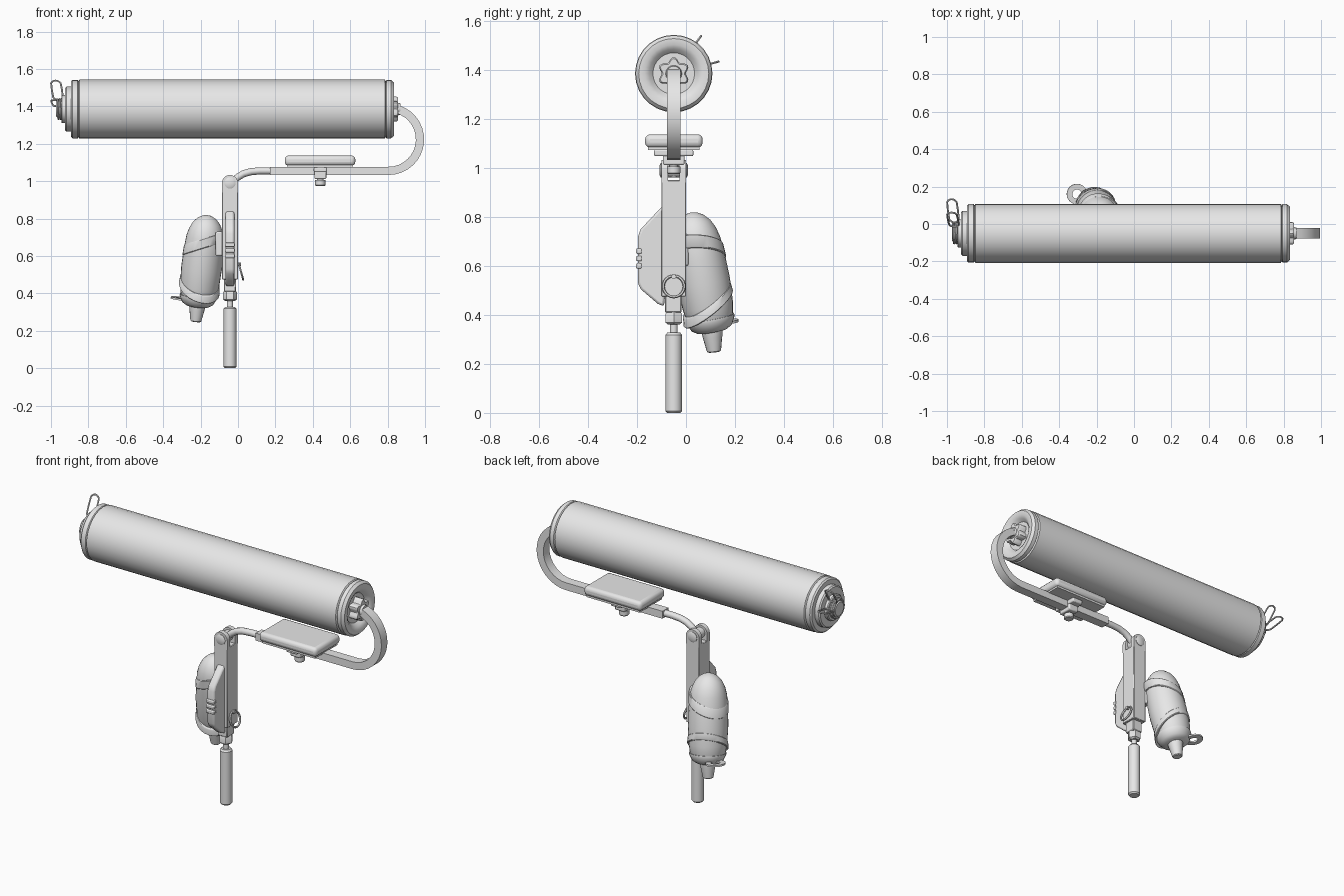
import bpy, bmesh, math
from mathutils import Vector, Matrix

if "Cube" in bpy.data.objects:
    bpy.data.objects.remove(bpy.data.objects["Cube"])

grey = bpy.data.materials.new("light grey")
grey.diffuse_color = (0.8, 0.8, 0.8, 1)
grey.use_nodes = True
grey.node_tree.nodes["Principled BSDF"].inputs["Base Color"].default_value = grey.diffuse_color
X, Y, Z = Vector((1, 0, 0)), Vector((0, 1, 0)), Vector((0, 0, 1))


def finish(name, bm, angle=35):
    bmesh.ops.recalc_face_normals(bm, faces=bm.faces)
    me = bpy.data.meshes.new(name)
    bm.to_mesh(me)
    bm.free()
    ob = bpy.data.objects.new(name, me)
    bpy.context.collection.objects.link(ob)
    me.materials.append(grey)
    bpy.ops.object.select_all(action='DESELECT')
    bpy.context.view_layer.objects.active = ob
    ob.select_set(True)
    bpy.ops.object.shade_smooth_by_angle(angle=math.radians(angle))
    return ob


def bevel(ob, width, segments=2):
    m = ob.modifiers.new("bevel", 'BEVEL')
    m.width, m.segments, m.limit_method = width, segments, 'ANGLE'
    return ob


def box(name, x, y, z, bev=0.0, seg=2):
    bm = bmesh.new()
    bmesh.ops.create_cube(bm, size=1)
    for v in bm.verts:
        v.co = [a[0] + (c + 0.5) * (a[1] - a[0]) for a, c in zip((x, y, z), v.co)]
    ob = finish(name, bm)
    return bevel(ob, bev, seg) if bev else ob


def loft(name, rings, closed=False, angle=35):
    """Skin a list of equal-length point rings, capping open ends."""
    bm = bmesh.new()
    rows = [[bm.verts.new(p) for p in r] for r in rings]
    n = len(rows[0])
    pairs = list(zip(rows, rows[1:])) + ([(rows[-1], rows[0])] if closed else [])
    for a, b in pairs:
        for i in range(n):
            j = (i + 1) % n
            bm.faces.new((a[i], a[j], b[j], b[i]))
    if not closed:
        bm.faces.new(rows[0])
        bm.faces.new(rows[-1])
    return finish(name, bm, angle)


def lathe(name, origin, axis, profile, n=24, closed=False, shear=Vector(), lobes=0, depth=0):
    """Turn (distance along axis, radius) pairs around an axis."""
    axis = axis.normalized()
    u = axis.cross(Y if abs(axis.y) < 0.7 else X).normalized()
    w = axis.cross(u)
    rings = []
    for s, r in profile:
        ring = []
        for i in range(n):
            a = math.tau * i / n
            d = (u * math.cos(a) + w * math.sin(a)) * (max(r, 0.001) + depth * math.cos(lobes * a))
            ring.append(Vector(origin) + axis * (s + d.dot(shear)) + d)
        rings.append(ring)
    return loft(name, rings, closed)


def sweep(name, path, normal, section, closed=False):
    """Carry a section (across path, along normal) down a path."""
    path = [Vector(p) for p in path]
    n, rings = len(path), []
    for i, p in enumerate(path):
        a = path[(i - 1) % n] if closed or i else p
        b = path[(i + 1) % n] if closed or i < n - 1 else p
        side = (b - a).normalized().cross(normal).normalized()
        rings.append([p + side * s + normal * t for s, t in section])
    return loft(name, rings, closed)


def circle(r, n=8):
    return [(r * math.cos(math.tau * i / n), r * math.sin(math.tau * i / n)) for i in range(n)]


def rect(a, b):
    return [(-a, -b), (a, -b), (a, b), (-a, b)]


# Long drum with stepped left cap and dished right end
CY, CZ = -0.05, 1.385
C = (0, CY, CZ)
lathe("drum", C, X, [
    (-0.945, 0), (-0.945, 0.07), (-0.94, 0.075), (-0.925, 0.075), (-0.925, 0.113), (-0.918, 0.12),
    (-0.893, 0.12), (-0.893, 0.148), (-0.885, 0.156), (-0.857, 0.156), (-0.853, 0.150),
    (-0.848, 0.158), (0.785, 0.158), (0.79, 0.150), (0.795, 0.156), (0.818, 0.156),
    (0.833, 0.143), (0.833, 0.118), (0.822, 0.1), (0.805, 0.085), (0.805, 0)], 28)
lathe("left_spout", C, X, [(-0.972, 0), (-0.972, 0.04), (-0.965, 0.046), (-0.94, 0.046)], 20)
lathe("star_knob", C, X, [(0.8, 0.058), (0.848, 0.058), (0.855, 0.052)], 48, lobes=6, depth=0.009)
lathe("knob_hub", C, X, [(0.85, 0.035), (0.868, 0.03)], 16)

# Spring clip: coil and two wire loops
coil = [(-0.968 + 0.036 * i / 60, CY + 0.053 * math.cos(math.tau * i / 20),
         CZ + 0.053 * math.sin(math.tau * i / 20)) for i in range(61)]
sweep("clip_coil", coil, X, circle(0.006, 6))
for k, ang in enumerate((54, 15)):
    d = Vector((0, math.cos(math.radians(ang)), math.sin(math.radians(ang))))
    loop = []
    for i in range(20):
        a = math.tau * i / 20
        c, s = math.cos(a), math.sin(a)
        along = 0.125 + 0.038 * (1 if c > 0 else -1) * (abs(c) > 0.01) + 0.026 * c
        loop.append(Vector(C) + d * along + X * (-0.968 + 0.027 * s + 0.12 * (0.125 - along)))
    sweep(f"clip_loop_{k}", loop, d.cross(X).normalized(), circle(0.005, 6), True)

# Flat bar hooking round from the drum, then round rod into the pivot
arm = [(0.858, CY, 1.383)]
for i in range(15):
    a = math.radians(62 - 152 * i / 14)
    arm.append((0.805 + 0.168 * math.cos(a), CY, 1.223 + 0.168 * math.sin(a)))
arm += [(0.2, CY, 1.055), (0.17, CY, 1.055)]
sweep("flat_arm", arm, Y, rect(0.022, 0.028))
rod = [(0.22, CY, 1.055), (0.12, CY, 1.055), (0.07, CY, 1.051), (0.03, CY, 1.04),
       (0.0, CY, 1.022), (-0.025, CY, 1.0), (-0.043, CY, 0.97)]
sweep("round_rod", rod, Y, circle(0.019, 12))

# Support pad with clamp and bolt
box("pad", (0.25, 0.627), (-0.167, 0.068), (1.083, 1.137), 0.02, 3)
box("pad_base", (0.265, 0.612), (-0.155, 0.056), (1.073, 1.09))
box("clamp_top", (0.405, 0.475), (-0.13, 0.03), (1.048, 1.075), 0.006)
box("clamp_body", (0.408, 0.472), (-0.094, -0.006), (1.012, 1.055), 0.006)
lathe("clamp_bolt", (0.44, CY, 0.975), Z, [(0, 0.024), (0.005, 0.028), (0.03, 0.028), (0.03, 0.018), (0.045, 0.018)], 12)

# Post with forked top
PX = -0.043
box("post", (-0.086, 0), (-0.1, 0), (0.475, 0.95), 0.003, 1)
for k, (y0, y1) in enumerate(((-0.1, -0.074), (-0.026, 0))):
    lathe(f"fork_ear_{k}", (PX, y0, 0.99), Y, [(0, 0.043), (y1 - y0, 0.043)], 24)
    box(f"fork_cheek_{k}", (-0.086, 0), (y0, y1), (0.94, 0.99))
lathe("pivot_pin", (PX, -0.108, 0.99), Y, [(0, 0.02), (0.005, 0.03), (0.111, 0.03), (0.116, 0.02)], 20)

# Neck, nut, stem and grip under the post
box("neck", (-0.075, -0.011), (-0.086, -0.018), (0.41, 0.48), 0.004, 1)
lathe("neck_nut", (PX, CY, 0.36), Z, [(0, 0.026), (0.008, 0.038), (0.045, 0.038), (0.055, 0.03)], 6)
lathe("stem", (PX, CY, 0.31), Z, [(0, 0.016), (0.06, 0.016)], 12)
lathe("grip", (PX, CY, 0), Z, [(0, 0.027), (0.008, 0.034), (0.318, 0.034), (0.328, 0.026)], 20)

# Split ring hanging on the right of the post
ring = [(0.016 - 0.012 * math.sin(a), CY + 0.043 * math.cos(a), 0.516 + 0.043 * math.sin(a))
        for a in (math.tau * i / 24 for i in range(24))]
sweep("split_ring", ring, Vector((1, 0, 0.27)).normalized(), circle(0.006, 6), True)
lathe("ring_stud", (-0.01, CY, 0.556), X, [(0, 0.01), (0.025, 0.01)], 10)

# Angular front guard plate with finger ridges
outline = [(-0.09, 0.845), (-0.105, 0.835), (-0.185, 0.75), (-0.196, 0.72), (-0.196, 0.53),
           (-0.185, 0.505), (-0.115, 0.445), (-0.09, 0.435), (-0.085, 0.48)]
guard = loft("guard_plate", [[(x, y, z) for y, z in outline] for x in (-0.066, -0.02)])
bevel(guard, 0.012, 2)
for k, z in enumerate((0.6, 0.63, 0.66)):
    box(f"guard_ridge_{k}", (-0.069, -0.017), (-0.204, -0.18), (z - 0.011, z + 0.011), 0.005)

# Tilted bottle beside the post
base, top = Vector((-0.217, 0.107, 0.34)), Vector((-0.163, 0.02, 0.818))
ax = (top - base).normalized()
lathe("bottle", base, ax, [
    (0, 0), (0, 0.06), (0.012, 0.08), (0.04, 0.094), (0.1, 0.104), (0.2, 0.109), (0.3, 0.106),
    (0.37, 0.1), (0.41, 0.09), (0.445, 0.073), (0.47, 0.05), (0.484, 0.025), (0.489, 0)], 28)

# Slanted straps wrapped round the bottle
for k, (s, r, h, sh) in enumerate(((0.335, 0.107, 0.028, Vector((0.45, -0.2, 0))),
                                   (0.105, 0.109, 0.02, Vector((-0.2, 0.5, 0))))):
    lathe(f"bottle_strap_{k}", base, ax, [(s - h, r - 0.015), (s - h, r), (s - h + 0.004, r + 0.003),
          (s + h - 0.004, r), (s + h, r - 0.003), (s + h, r - 0.02)], 28, True, sh)
lathe("bottle_cup", base, ax, [(-0.006, 0), (-0.006, 0.062), (0.008, 0.084), (0.04, 0.1), (0.05, 0.1), (0.05, 0.07)], 28)
box("strap_mount", (-0.12, -0.08), (-0.07, 0.01), (0.6, 0.73), 0.008)

# Nozzle and pull ring under the bottle
lathe("nozzle", base + ax * 0.02, Vector((-0.1, 0.1, -1)), [
    (0, 0.045), (0.03, 0.043), (0.05, 0.04), (0.108, 0.029), (0.112, 0.024)], 16)
tab_n = Vector((0.12, -0.1, 1)).normalized()
lathe("pull_ring", (-0.305, 0.16, 0.372), tab_n, [
    (-0.005, 0.025), (-0.005, 0.055), (0.005, 0.055), (0.005, 0.025)], 24, True)
sweep("pull_tab", [(-0.268, 0.142, 0.366), (-0.21, 0.11, 0.352)], tab_n, rect(0.032, 0.005))
